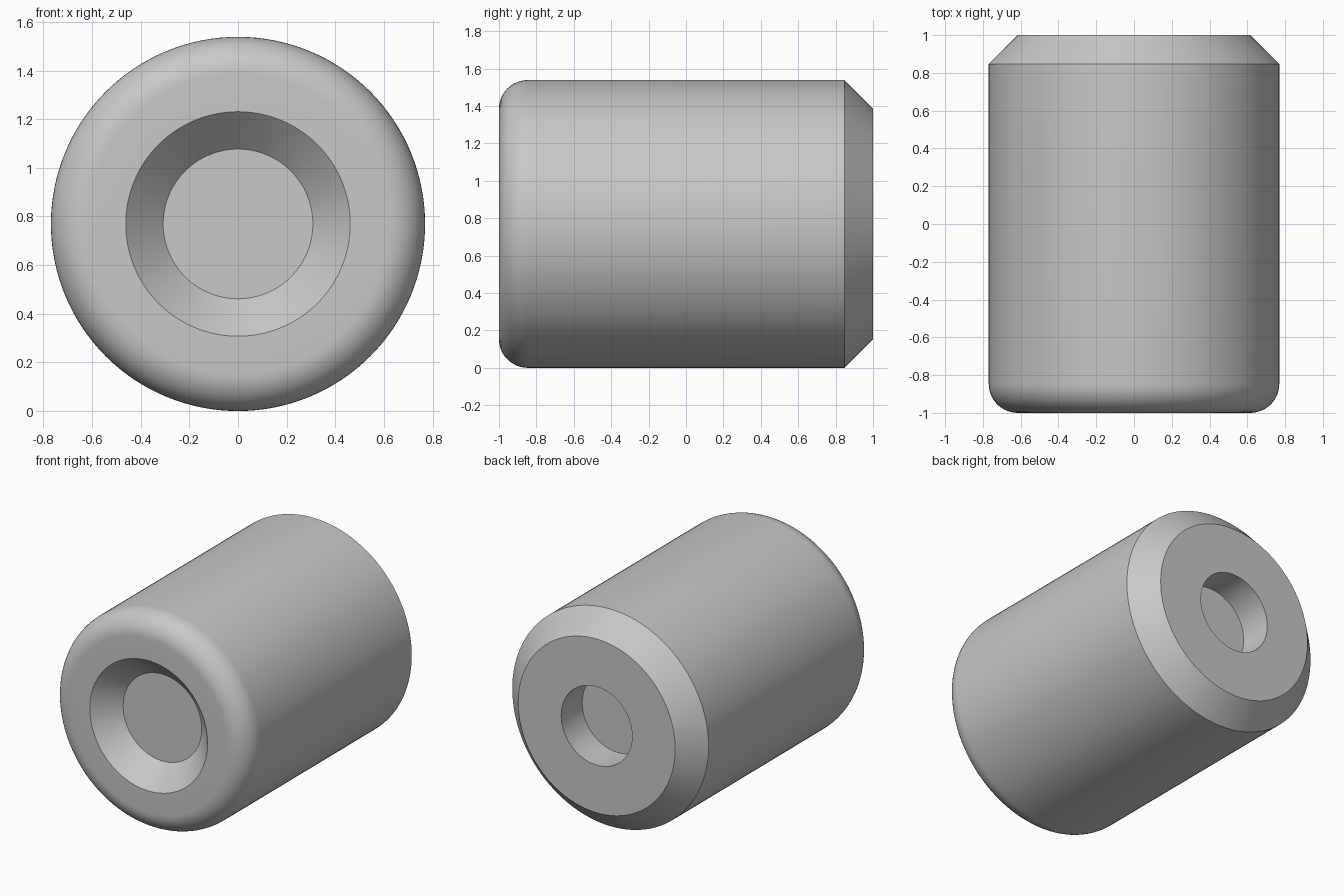
import bpy, bmesh, math

cube = bpy.data.objects.get("Cube")
if cube:
    bpy.data.objects.remove(cube, do_unlink=True)

RADIUS = 10 / 13
BEVEL = 2 / 13
SEGMENTS = 128
FILLET_STEPS = 12

grey = bpy.data.materials.new("plain grey")
grey.use_nodes = True
colour = (0.58, 0.58, 0.58, 1)
grey.diffuse_color = colour
grey.node_tree.nodes["Principled BSDF"].inputs["Base Color"].default_value = colour


def turned_part(name, profile):
    """Revolve (radius, y) points about the y axis and cap both ends."""
    bm = bmesh.new()
    rings = []
    for r, y in profile:
        rings.append([
            bm.verts.new((r * math.cos(a), y, RADIUS + r * math.sin(a)))
            for a in (2 * math.pi * i / SEGMENTS for i in range(SEGMENTS))
        ])
    for a, b in zip(rings, rings[1:]):
        for i in range(SEGMENTS):
            j = (i + 1) % SEGMENTS
            bm.faces.new((a[i], a[j], b[j], b[i]))
    bm.faces.new(rings[0])
    bm.faces.new(rings[-1])
    bmesh.ops.recalc_face_normals(bm, faces=bm.faces)
    mesh = bpy.data.meshes.new(name)
    bm.to_mesh(mesh)
    bm.free()
    mesh.materials.append(grey)
    obj = bpy.data.objects.new(name, mesh)
    bpy.context.collection.objects.link(obj)
    bpy.ops.object.select_all(action="DESELECT")
    obj.select_set(True)
    bpy.context.view_layer.objects.active = obj
    bpy.ops.object.shade_smooth_by_angle(angle=math.radians(30))
    return obj


# Conical front recess, from its floor out to the rim
profile = [(4 / 13, -1 + BEVEL), (6 / 13, -1)]

# Rounded front edge
for i in range(FILLET_STEPS + 1):
    a = math.pi / 2 * i / FILLET_STEPS
    profile.append((RADIUS - BEVEL + BEVEL * math.sin(a),
                    -1 + BEVEL - BEVEL * math.cos(a)))

# Straight wall, chamfered back edge and straight back hole
HOLE = 0.278
profile += [(RADIUS, 1 - BEVEL), (RADIUS - BEVEL, 1), (HOLE, 1), (HOLE, 1 - 0.235)]

turned_part("cylinder_body", profile)
